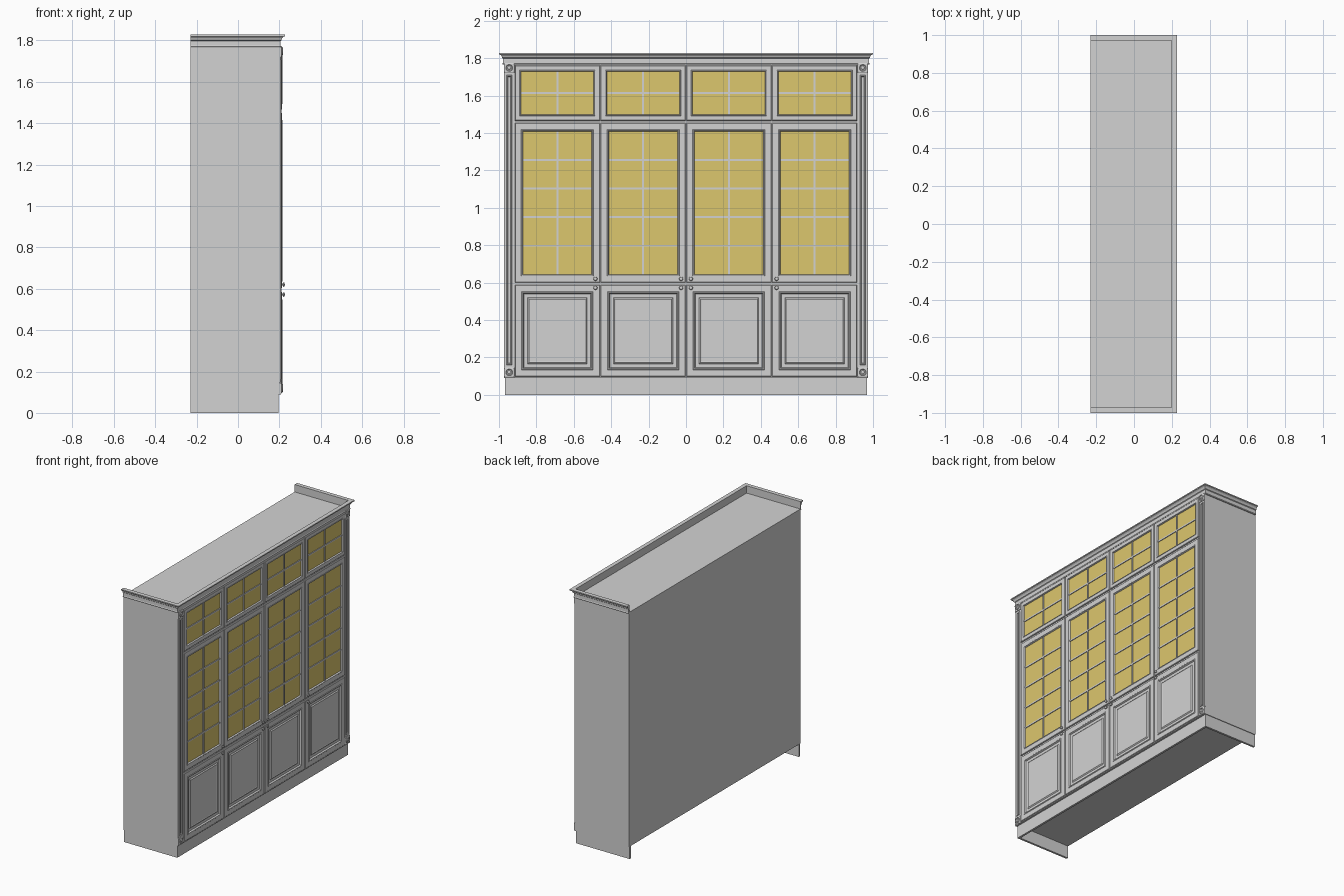
import bpy, bmesh, math
from mathutils import Matrix

cube = bpy.data.objects.get("Cube")
if cube:
    bpy.data.objects.remove(cube, do_unlink=True)


def material(name, rgb):
    m = bpy.data.materials.new(name)
    m.use_nodes = True
    m.diffuse_color = (*rgb, 1)
    m.node_tree.nodes["Principled BSDF"].inputs["Base Color"].default_value = (*rgb, 1)
    return m


PAINT = material("grey paint", (0.65, 0.65, 0.65))
GLASS = material("amber glass", (0.72, 0.57, 0.155))

BACK, FACE, SIDE = -0.23, 0.2, 0.973      # back plane, front plane, half width
BASE, TOP = 0.09, 1.775                   # bottom and top of the carcass


def finish(name, bm, mats=(PAINT,)):
    mesh = bpy.data.meshes.new(name)
    bm.to_mesh(mesh)
    bm.free()
    for m in mats:
        mesh.materials.append(m)
    ob = bpy.data.objects.new(name, mesh)
    bpy.context.collection.objects.link(ob)
    return ob


def add_box(bm, x0, x1, y0, y1, z0, z1):
    centre = ((x0 + x1) / 2, (y0 + y1) / 2, (z0 + z1) / 2)
    size = (x1 - x0, y1 - y0, z1 - z0, 1)
    bmesh.ops.create_cube(bm, size=1, matrix=Matrix.Translation(centre) @ Matrix.Diagonal(size))


def panel(name, y0, y1, z0, z1, rings, glazed=False):
    """Moulded panel on the front plane: nested rectangles given as (inset, height)."""
    bm = bmesh.new()
    last = None
    for inset, h in [(0, 0)] + rings:
        a, b, c, d = y0 + inset, y1 - inset, z0 + inset, z1 - inset
        ring = [bm.verts.new((FACE + h, y, z)) for y, z in ((a, c), (b, c), (b, d), (a, d))]
        if last:
            for i in range(4):
                j = (i + 1) % 4
                bm.faces.new((last[i], last[j], ring[j], ring[i]))
        last = ring
    bm.faces.new(last).material_index = int(glazed)
    return finish(name, bm, (PAINT, GLASS) if glazed else (PAINT,))


def sweep(name, profile):
    """Run an (offset, height) profile round the two sides and the front, mitred."""
    bm = bmesh.new()
    rows = []
    for sx, sy in ((0, -1), (1, -1), (1, 1), (0, 1)):
        rows.append([bm.verts.new((FACE + d if sx else BACK, sy * (SIDE + d), z))
                     for d, z in profile])
    n = len(profile)
    for r, s in zip(rows, rows[1:]):
        for i in range(n):
            j = (i + 1) % n
            bm.faces.new((r[i], r[j], s[j], s[i]))
    bm.faces.new(rows[0])
    bm.faces.new(rows[-1])
    bmesh.ops.recalc_face_normals(bm, faces=bm.faces)
    return finish(name, bm)


def turned(name, y, z, profile, base=FACE, steps=16):
    """Round part turned about the x axis from (radius, height) points."""
    bm = bmesh.new()
    last = None
    for r, h in profile:
        ring = [bm.verts.new((base + h, y + r * math.cos(t), z + r * math.sin(t)))
                for t in (math.tau * k / steps for k in range(steps))]
        if last:
            for i in range(steps):
                j = (i + 1) % steps
                bm.faces.new((last[i], last[j], ring[j], ring[i]))
        last = ring
    bm.faces.new(last)
    ob = finish(name, bm)
    bpy.ops.object.select_all(action="DESELECT")
    ob.select_set(True)
    bpy.context.view_layer.objects.active = ob
    bpy.ops.object.shade_smooth_by_angle()


# Carcass
bm = bmesh.new()
add_box(bm, BACK, FACE, -SIDE, SIDE, BASE, TOP)
finish("carcass", bm)

# Plinth boards and crown moulding, both open at the back
sweep("plinth", [(-0.02, 0), (-0.005, 0), (-0.005, BASE), (-0.02, BASE)])
sweep("crown", [(-0.002, 1.765), (0.006, 1.765), (0.009, 1.77), (0.006, 1.775),
                (0.006, 1.798), (0.011, 1.802), (0.012, 1.809), (0.016, 1.815),
                (0.022, 1.819), (0.027, 1.82), (0.027, 1.828), (-0.002, 1.828)])

# Corner pilasters with a square rosette block at each end
for side, label in ((-1, "right"), (1, "left")):
    y0, y1 = sorted((side * 0.917, side * SIDE))
    panel(f"pilaster_{label}", y0, y1, 0.147, 1.722,
          [(0, 0.006), (0.012, 0.006), (0.015, 0.011), (0.019, 0.011), (0.022, 0.004)])
    for z, end in ((0.12, "bottom"), (1.748, "top")):
        panel(f"rosette_block_{end}_{label}", y0, y1, z - 0.027, z + 0.025,
              [(0, 0.01), (0.004, 0.012)])
        turned(f"rosette_{end}_{label}", (y0 + y1) / 2, z,
               [(0.021, 0), (0.021, 0.003), (0.018, 0.005), (0.014, 0.001),
                (0.009, 0.001), (0.006, 0.004), (0.002, 0.005)], FACE + 0.012)

# Rails and uprights between the doors
bm = bmesh.new()
for z in (0.594, 1.459):
    add_box(bm, FACE, FACE + 0.006, -0.915, 0.915, z - 0.004, z + 0.004)
for y in (-0.457, 0, 0.457):
    add_box(bm, FACE, FACE + 0.004, y - 0.003, y + 0.003, BASE, 1.765)
add_box(bm, FACE, FACE + 0.008, -SIDE, SIDE, BASE, BASE + 0.005)
finish("face_rails", bm)

FRAME = [(0, 0.009), (0.003, 0.012)]
WOOD_RINGS = FRAME + [(0.036, 0.012), (0.039, 0.015), (0.044, 0.015), (0.049, 0.005),
                      (0.068, 0.005), (0.075, 0.011), (0.08, 0.009)]
GLASS_RINGS = FRAME + [(0.034, 0.012), (0.036, 0.014), (0.04, 0.014), (0.044, 0.004)]


def glazed_door(name, y0, y1, z0, z1, rows):
    panel(name, y0, y1, z0, z1, GLASS_RINGS[:2] + [(i * 0.75, h) for i, h in GLASS_RINGS[2:]]
          if rows == 2 else GLASS_RINGS, True)
    bars = bmesh.new()
    edge = 0.033 if rows == 2 else 0.044
    a, b, c, d = y0 + edge, y1 - edge, z0 + edge, z1 - edge
    mid = (a + b) / 2
    add_box(bars, FACE + 0.003, FACE + 0.01, mid - 0.005, mid + 0.005, c, d)
    for k in range(1, rows):
        z = c + (d - c) * k / rows
        add_box(bars, FACE + 0.003, FACE + 0.009, a, b, z - 0.005, z + 0.005)
    finish(name + "_bars", bars)


# Four bays: panelled cupboard, tall glazed door, short glazed door
KNOB = [(0.005, 0), (0.004, 0.005), (0.009, 0.007), (0.011, 0.01), (0.009, 0.013), (0.004, 0.015)]
for bay in range(4):
    y0 = -0.915 + bay * 0.4585
    y1 = y0 + 0.4545
    n = bay + 1
    panel(f"cupboard_door_{n}", y0, y1, 0.097, 0.587, WOOD_RINGS)
    glazed_door(f"tall_glass_door_{n}", y0, y1, 0.6, 1.452, 5)
    glazed_door(f"short_glass_door_{n}", y0, y1, 1.465, 1.762, 2)
    knob_y = y1 - 0.024 if bay < 2 else y0 + 0.024
    for z, where in ((0.572, "lower"), (0.62, "upper")):
        turned(f"knob_{where}_{n}", knob_y, z, KNOB, FACE + 0.011)
